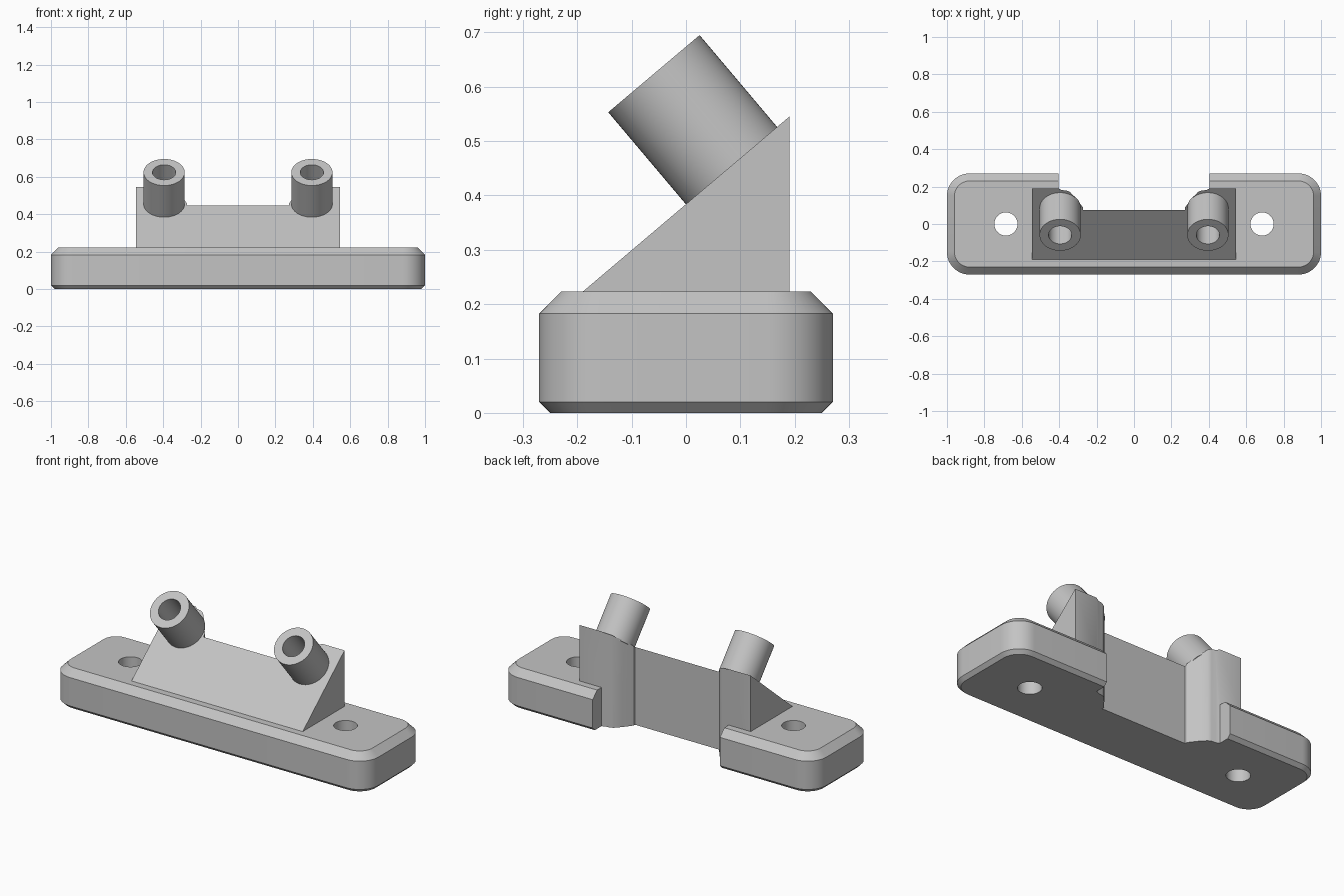
import bpy, math
from mathutils import Vector

cube = bpy.data.objects.get("Cube")
if cube:
    bpy.data.objects.remove(cube, do_unlink=True)

grey = bpy.data.materials.new("light_grey")
grey.use_nodes = True
COLOUR = (0.55, 0.55, 0.55, 1)
grey.diffuse_color = COLOUR
grey.node_tree.nodes["Principled BSDF"].inputs["Base Color"].default_value = COLOUR


def loft(name, loops):
    """Closed solid skinned through counter-clockwise loops, capped at both ends."""
    n = len(loops[0])
    verts = [p for loop in loops for p in loop]
    faces = [list(reversed(range(n))), [len(verts) - n + i for i in range(n)]]
    for k in range(len(loops) - 1):
        for i in range(n):
            j = (i + 1) % n
            faces.append([k * n + i, k * n + j, k * n + n + j, k * n + n + i])
    mesh = bpy.data.meshes.new(name)
    mesh.from_pydata(verts, [], faces)
    mesh.materials.append(grey)
    obj = bpy.data.objects.new(name, mesh)
    bpy.context.collection.objects.link(obj)
    return obj


def cylinder(name, start, end, radius, sides=64):
    start, end = Vector(start), Vector(end)
    turn = (end - start).to_track_quat('Z', 'Y')
    ring = [turn @ Vector((radius * math.cos(a), radius * math.sin(a), 0))
            for a in (2 * math.pi * i / sides for i in range(sides))]
    return loft(name, [[c + p for p in ring] for c in (start, end)])


def boolean(obj, others, operation):
    for other in others:
        mod = obj.modifiers.new("cut", 'BOOLEAN')
        mod.operation, mod.solver, mod.object = operation, 'EXACT', other
        bpy.context.view_layer.objects.active = obj
        bpy.ops.object.modifier_apply(modifier=mod.name)


def rounded_rectangle(inset, z, hx=1.0, hy=0.27, radius=0.12, steps=12):
    points = []
    for quarter, (sx, sy) in enumerate([(1, 1), (-1, 1), (-1, -1), (1, -1)]):
        for i in range(steps + 1):
            a = math.pi / 2 * (quarter + i / steps)
            points.append((sx * (hx - radius) + (radius - inset) * math.cos(a),
                           sy * (hy - radius) + (radius - inset) * math.sin(a), z))
    return points


# Base plate with chamfered rims
TOP = 0.223
body = loft("mount_body", [rounded_rectangle(i, z) for i, z in
                           [(0.02, 0), (0, 0.02), (0, 0.183), (0.04, TOP)]])

# Sloped block, sunk into the base
profile = [(-0.19, 0.1), (0.19, 0.1), (0.19, 0.545), (-0.19, TOP)]
wedge = loft("wedge", [[(x, y, z) for y, z in profile] for x in (-0.545, 0.545)])
boolean(body, [wedge], 'UNION')

# Recess through the back, with the stepped sides behind the tubes
half = [(0.272, 0.075), (0.274, 0.09), (0.31, 0.137), (0.342, 0.171),
        (0.36, 0.179), (0.385, 0.181), (0.405, 0.19), (0.405, 0.4)]
outline = half + [(-x, y) for x, y in reversed(half)]
notch = loft("notch_cutter", [[(x, y, z) for x, y in outline] for z in (-0.1, 1)])

# Screw holes
drills = [cylinder("screw_cutter", (s * 0.685, 0, -0.1), (s * 0.685, 0, 0.5), 0.062)
          for s in (-1, 1)]
boolean(body, [notch] + drills, 'DIFFERENCE')

# Tilted tubes standing square to the slope
axis = Vector((0, 0.645, -0.764)).normalized()
tubes, bores = [], []
for s, side in ((1, "left"), (-1, "right")):
    mouth = Vector((s * 0.395, -0.059, 0.624))
    tube = cylinder(side + "_tube", mouth, mouth + axis * 0.227, 0.11)
    bore = cylinder("bore_cutter", mouth - axis * 0.05, mouth + axis * 0.24, 0.062)
    boolean(tube, [bore], 'DIFFERENCE')
    tubes.append(tube)
    bores.append(bore)
boolean(body, bores, 'DIFFERENCE')

for helper in [wedge, notch] + drills + bores:
    bpy.data.objects.remove(helper, do_unlink=True)

# Smooth round surfaces, sharp edges elsewhere
for obj in [body] + tubes:
    bpy.ops.object.select_all(action='DESELECT')
    obj.select_set(True)
    bpy.context.view_layer.objects.active = obj
    bpy.ops.object.shade_smooth_by_angle(angle=math.radians(25))
